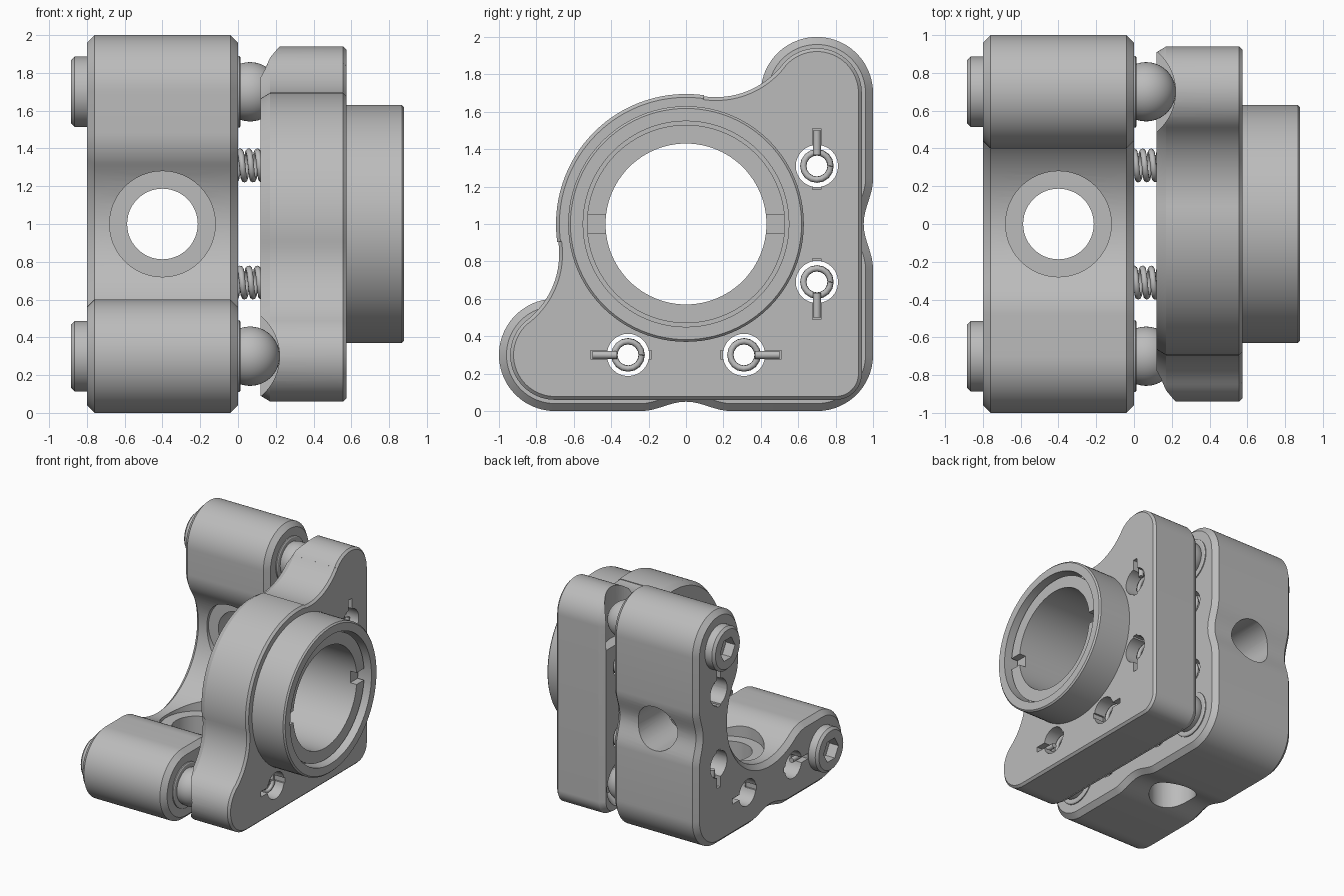
import bpy, bmesh, math
from mathutils import Vector, Matrix

if "Cube" in bpy.data.objects:
    bpy.data.objects.remove(bpy.data.objects["Cube"], do_unlink=True)

metal = bpy.data.materials.new("grey_metal")
metal.use_nodes = True
grey = (0.5, 0.5, 0.5, 1)
metal.diffuse_color = grey
metal.node_tree.nodes["Principled BSDF"].inputs["Base Color"].default_value = grey


def arc(center, r, start, end, n=24):
    """Points of an arc in the (y, z - 1) plane, angles in degrees."""
    return [(center[0] + r * math.cos(math.radians(start + (end - start) * i / n)),
             center[1] + r * math.sin(math.radians(start + (end - start) * i / n)))
            for i in range(n + 1)]


def circle(center, r, n=64):
    return arc(center, r, 0, 360, n)[:-1]


def mirrored(half):
    """Close a half outline by reflecting it about the plate's diagonal."""
    pts = half + [(-v, -u) for u, v in reversed(half)][1:-1]
    clean = []
    for p in pts:
        if not clean or (Vector(p) - Vector(clean[-1])).length > 1e-4:
            clean.append(p)
    return clean


def inset(pts, d):
    """Move a counter-clockwise outline inward by d."""
    out = []
    for i, p in enumerate(pts):
        a, b = Vector(pts[i - 1]), Vector(pts[(i + 1) % len(pts)])
        t = (b - a).normalized()
        out.append((p[0] - t.y * d, p[1] + t.x * d))
    return out


def finish(obj):
    obj.data.materials.clear()
    obj.data.materials.append(metal)
    bpy.ops.object.select_all(action="DESELECT")
    obj.select_set(True)
    bpy.context.view_layer.objects.active = obj
    bpy.ops.object.shade_smooth_by_angle(angle=math.radians(28))
    return obj


def from_bmesh(name, bm):
    bmesh.ops.recalc_face_normals(bm, faces=bm.faces)
    mesh = bpy.data.meshes.new(name)
    bm.to_mesh(mesh)
    bm.free()
    obj = bpy.data.objects.new(name, mesh)
    bpy.context.collection.objects.link(obj)
    return obj


def loft(name, *stations):
    """Solid through outlines placed at successive x positions."""
    bm = bmesh.new()
    rings = [[bm.verts.new((x, u, v + 1)) for u, v in pts] for x, pts in stations]
    for a, b in zip(rings, rings[1:]):
        for i in range(len(a)):
            bm.faces.new((a[i - 1], a[i], b[i], b[i - 1]))
    bm.faces.new(rings[0])
    bm.faces.new(rings[-1])
    return from_bmesh(name, bm)


def rod(name, start, end, r, n=48):
    """Cylinder between two points."""
    a, b = Vector(start), Vector(end)
    bm = bmesh.new()
    turn = (b - a).to_track_quat("Z", "Y").to_matrix().to_4x4()
    bmesh.ops.create_cone(bm, cap_ends=True, segments=n, radius1=r, radius2=r,
                          depth=(b - a).length, matrix=Matrix.Translation((a + b) / 2) @ turn)
    return from_bmesh(name, bm)


def box(lo, hi):
    bm = bmesh.new()
    lo, hi = Vector(lo), Vector(hi)
    bmesh.ops.create_cube(bm, size=1, matrix=Matrix.Translation((lo + hi) / 2)
                          @ Matrix.Diagonal((*(hi - lo), 1)))
    return from_bmesh("cutter", bm)


def bore(x0, x1, center, r, r_end=None, n=48):
    return loft("cutter", (x0, circle(center, r, n)), (x1, circle(center, r_end or r, n)))


def cut(obj, cutter):
    mod = obj.modifiers.new("cut", "BOOLEAN")
    mod.operation, mod.solver, mod.object = "DIFFERENCE", "EXACT", cutter
    bpy.context.view_layer.objects.active = obj
    bpy.ops.object.modifier_apply(modifier=mod.name)
    bpy.data.objects.remove(cutter, do_unlink=True)


ARM = 0.7
ENDS = {"top": (ARM, ARM), "side": (-ARM, -ARM), "corner": (ARM, -ARM)}
# spring positions with the outward direction of their anchor slot
SPRINGS = [((ARM, 0.31), (0, 1)), ((ARM, -0.31), (0, -1)),
           ((-0.31, -ARM), (-1, 0)), ((0.31, -ARM), (1, 0))]

# rear plate: L shape with a round inner cut and shallow dips outside
INNER = 0.55
dip = [(0.975 - 0.025 * math.cos(math.pi * i / 8), 0.24 * i / 8) for i in range(-8, 9)]
knee = math.sqrt((INNER + 0.3) ** 2 - ARM ** 2)
bend = math.degrees(math.atan2(knee, ARM))
rear = mirrored(arc((ARM, -ARM), 0.3, -45, 0, 12) + dip + arc((ARM, ARM), 0.3, 0, 180, 40)
                + arc((ARM, knee), 0.3, 180, 180 + bend, 12)
                + arc((0, 0), INNER, bend, -45, 24))
rear_in = inset(rear, 0.04)
rear_plate = loft("rear_plate", (-0.8, rear_in), (-0.76, rear), (-0.04, rear), (0, rear_in))
# mounting holes with shallow counterbores on the inside
for r, depth in ((0.187, 1.2), (0.28, 0.572)):
    cut(rear_plate, rod("cutter", (-0.4, 0.2, 1), (-0.4, depth, 1), r))
    cut(rear_plate, rod("cutter", (-0.4, 0, 0.8), (-0.4, 0, 1 - depth), r))

# front plate: round middle blended into the two arm ends
fillet = (0.16, 1.128)
a_end = math.degrees(math.atan2(fillet[1] - ARM, fillet[0] - ARM))
a_mid = math.degrees(math.atan2(fillet[1], fillet[0]))
front = mirrored(arc((0.8, -0.8), 0.14, -45, 0, 10) + arc((ARM, ARM), 0.24, 0, a_end, 30)
                 + arc(fillet, 0.45, a_end - 180, a_mid - 180, 16)
                 + arc((0, 0), 0.695, a_mid, 135, 24))
front_plate = loft("front_plate", (0.12, inset(front, 0.03)), (0.17, front), (0.557, front),
                   (0.575, inset(front, 0.018)))
cut(front_plate, bore(0, 0.7, (0, 0), 0.43, n=96))
# ball seats: a round groove out through each arm end, a cone at the corner
cut(front_plate, rod("cutter", (-0.055, ARM, 1.5), (-0.055, ARM, 2.1), 0.275, 64))
cut(front_plate, rod("cutter", (-0.055, -0.5, 0.3), (-0.055, -1.1, 0.3), 0.275, 64))
cut(front_plate, bore(0.1, 0.23, ENDS["corner"], 0.21, 0.12))

# spring holes, anchor slots, pins and coil springs
for i, (c, d) in enumerate(SPRINGS):
    for plate, x0, x1, xs in ((rear_plate, -0.9, 0.1, -0.8), (front_plate, 0.05, 0.7, 0.575)):
        cut(plate, bore(x0, x1, c, 0.113, n=32))
        s = 1 if xs > 0 else -1
        ends = [(c[0] + d[0] * t, c[1] + d[1] * t + 1) for t in (-0.125, 0.2)]
        lo = [min(p) - abs(d[1 - k]) * 0.023 for k, p in enumerate(zip(*ends))]
        hi = [max(p) + abs(d[1 - k]) * 0.023 for k, p in enumerate(zip(*ends))]
        xa, xb = sorted((xs - s * 0.1, xs + s * 0.1))
        cut(plate, box((xa, *lo), (xb, *hi)))
        xp = xs - s * 0.06
        finish(rod(f"spring_pin_{i}", (xp, c[0] + d[0] * 0.06, c[1] + d[1] * 0.06 + 1),
                   (xp, c[0] + d[0] * 0.19, c[1] + d[1] * 0.19 + 1), 0.021, 16))
    curve = bpy.data.curves.new(f"spring_{i}", "CURVE")
    curve.dimensions = "3D"
    curve.bevel_depth, curve.bevel_resolution = 0.017, 2
    curve.use_fill_caps = True
    line = curve.splines.new("POLY")
    turns, steps = 22, 16
    line.points.add(turns * steps)
    for k, p in enumerate(line.points):
        a = 2 * math.pi * k / steps
        p.co = (-0.5 + k / (turns * steps), c[0] + 0.073 * math.cos(a),
                c[1] + 1 + 0.073 * math.sin(a), 1)
    curve.materials.append(metal)
    line.use_smooth = True
    bpy.context.collection.objects.link(bpy.data.objects.new(f"spring_{i}", curve))
finish(rear_plate)
finish(front_plate)

# lens barrel with a slotted retaining ring
barrel = loft("barrel", (0.56, circle((0, 0), 0.63, 96)), (0.868, circle((0, 0), 0.63, 96)),
              (0.88, circle((0, 0), 0.618, 96)))
cut(barrel, bore(0.5, 1, (0, 0), 0.43, n=96))
cut(barrel, bore(0.74, 1, (0, 0), 0.55, n=96))
finish(barrel)
ring = loft("retaining_ring", (0.73, circle((0, 0), 0.53, 96)), (0.825, circle((0, 0), 0.53, 96)))
cut(ring, bore(0.7, 1, (0, 0), 0.43, n=96))
cut(ring, box((0.765, -0.6, 0.95), (1, 0.6, 1.05)))
finish(ring)

# ball pivots with bushings, and adjuster screw heads on the two arm ends
for name, c in ENDS.items():
    finish(loft(f"{name}_bushing", (-0.1, circle(c, 0.19)), (0.008, circle(c, 0.19)),
                (0.014, circle(c, 0.18))))
    bm = bmesh.new()
    bmesh.ops.create_uvsphere(bm, u_segments=40, v_segments=24, radius=0.157,
                              matrix=Matrix.Translation((0.064, c[0], c[1] + 1)))
    finish(from_bmesh(f"{name}_ball", bm))
    if name != "corner":
        head = loft(f"{name}_screw_head", (-0.885, circle(c, 0.165)), (-0.865, circle(c, 0.186)),
                    (-0.75, circle(c, 0.186)))
        cut(head, bore(-1, -0.79, c, 0.1, n=6))
        finish(head)
